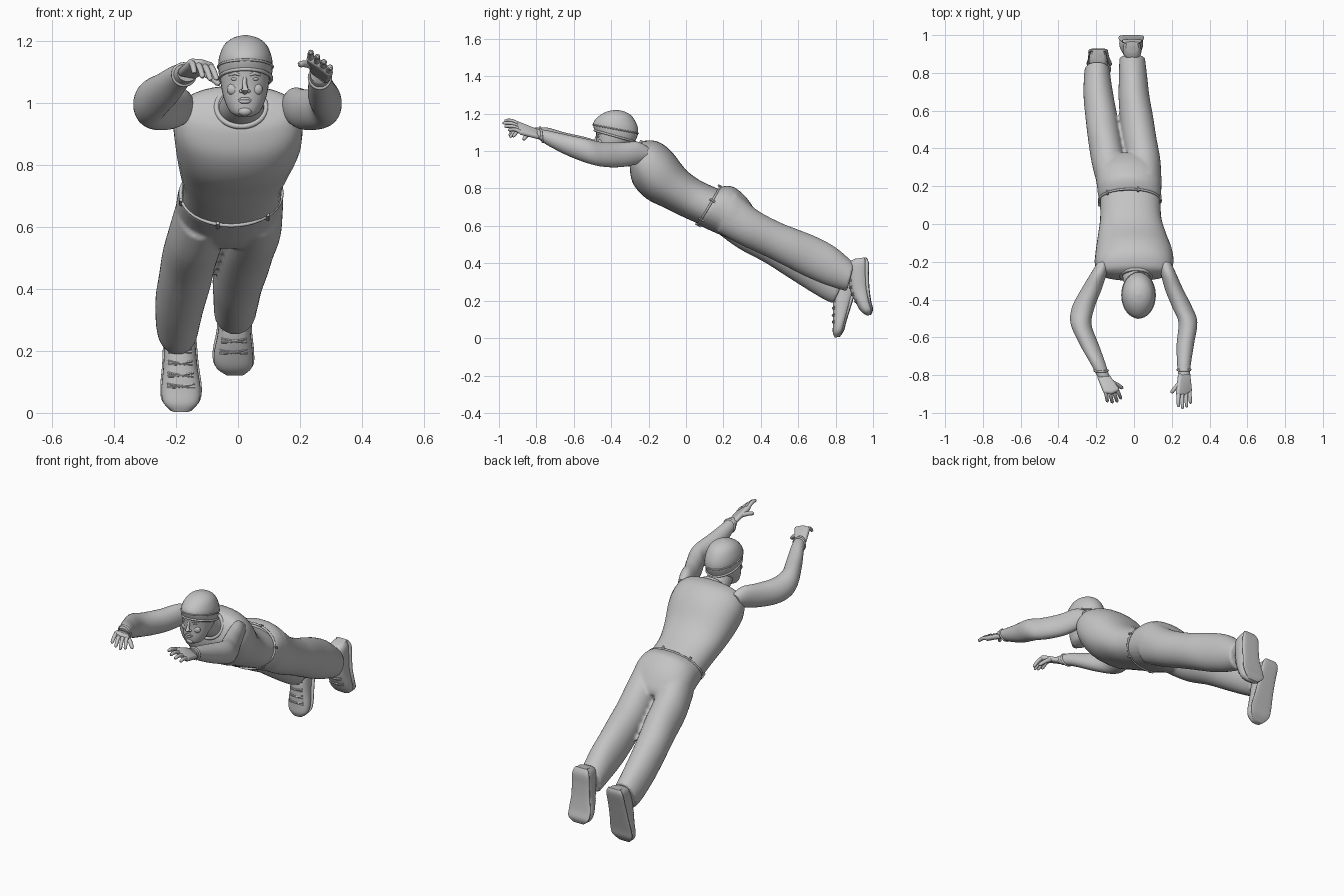
import bpy, bmesh, math
from mathutils import Vector

cube = bpy.data.objects.get("Cube")
if cube:
    bpy.data.objects.remove(cube)

grey = bpy.data.materials.new("plain grey")
grey.use_nodes = True
grey.diffuse_color = (0.55, 0.55, 0.55, 1)
grey.node_tree.nodes["Principled BSDF"].inputs["Base Color"].default_value = grey.diffuse_color


def finish(name, bm, angle=50):
    """Turn a bmesh into a smooth shaded object."""
    bmesh.ops.recalc_face_normals(bm, faces=bm.faces)
    mesh = bpy.data.meshes.new(name)
    bm.to_mesh(mesh)
    bm.free()
    mesh.materials.append(grey)
    for poly in mesh.polygons:
        poly.use_smooth = True
    mesh.set_sharp_from_angle(angle=math.radians(angle))
    obj = bpy.data.objects.new(name, mesh)
    bpy.context.collection.objects.link(obj)
    return obj


def spline(keys, steps):
    """Catmull-Rom interpolation of number tuples."""
    out = []
    last = len(keys) - 1
    for i in range(last):
        a, b, c, d = (keys[max(0, min(last, i + k))] for k in (-1, 0, 1, 2))
        for s in range(steps):
            t = s / steps
            out.append([q + t * ((r - p) + t * ((2 * p - 5 * q + 4 * r - w)
                        + t * (3 * (q - r) + w - p))) / 2
                        for p, q, r, w in zip(a, b, c, d)])
    return out + [list(keys[-1])]


def skin(bm, rings, closed=False):
    """Bridge vertex rings, with end caps unless closed."""
    loops = [[bm.verts.new(p) for p in ring] for ring in rings]
    n = len(loops[0])
    pairs = list(zip(loops, loops[1:])) + ([(loops[-1], loops[0])] if closed else [])
    for a, b in pairs:
        for i in range(n):
            j = (i + 1) % n
            bm.faces.new((a[i], a[j], b[j], b[i]))
    if not closed:
        bm.faces.new(loops[0])
        bm.faces.new(loops[-1])


def power(v, e):
    return math.copysign(abs(v) ** e, v)


def loft(bm, sections, e=1.0, sides=32, steps=5):
    """Section: x centre, half width, (y, z) of one edge, (y, z) of the other."""
    rings = []
    for x, w, ya, za, yb, zb in spline(sections, steps):
        mid = Vector((x, (ya + yb) / 2, (za + zb) / 2))
        up = Vector((0, (ya - yb) / 2, (za - zb) / 2))
        ring = []
        for i in range(sides):
            a = math.tau * i / sides
            ring.append(mid + Vector((w * power(math.cos(a), e), 0, 0)) + up * power(math.sin(a), e))
        rings.append(ring)
    skin(bm, rings, False)


def part(name, sections, e=1.0):
    bm = bmesh.new()
    loft(bm, sections, e)
    return finish(name, bm)


def tube(name, points, radii, closed=False, sides=10):
    points = [Vector(p) for p in points]
    n = len(points)
    rings = []
    for i, p in enumerate(points):
        before = points[i - 1] if i or closed else p
        after = points[(i + 1) % n] if i < n - 1 or closed else p
        axis = (after - before).normalized()
        u = axis.cross(Vector((0.3, 0.1, 1))).normalized()
        v = axis.cross(u)
        r = radii[i] if isinstance(radii, (list, tuple)) else radii
        rings.append([p + r * (u * math.cos(math.tau * k / sides) + v * math.sin(math.tau * k / sides))
                      for k in range(sides)])
    bm = bmesh.new()
    skin(bm, rings, closed)
    return finish(name, bm)


def band(name, section, r, grow=0.0):
    """Closed rolled edge following one cross section."""
    x, w, ya, za, yb, zb = section
    mid = Vector((x, (ya + yb) / 2, (za + zb) / 2))
    up = Vector((0, (ya - yb) / 2, (za - zb) / 2)) * (1 + grow)
    pts = [mid + Vector(((w + grow * w) * math.cos(math.tau * i / 40), 0, 0))
           + up * math.sin(math.tau * i / 40) for i in range(40)]
    return tube(name, pts, r, closed=True, sides=8)


def blob(name, loc, size):
    bm = bmesh.new()
    bmesh.ops.create_uvsphere(bm, u_segments=16, v_segments=10, radius=1)
    for v in bm.verts:
        v.co = Vector(c * s for c, s in zip(v.co, size)) + Vector(loc)
    return finish(name, bm)


# Shirt body, from shoulders to waist
part("shirt", [
    (0, .11, -.255, 1.035, -.295, .95), (0, .18, -.22, 1.055, -.3, .9),
    (0, .207, -.15, 1.05, -.28, .82), (0, .203, -.08, 1, -.21, .745),
    (-.01, .18, 0, .9, -.11, .695), (-.017, .162, .08, .84, -.02, .65),
    (-.02, .16, .18, .795, .07, .61)], 0.9)
band("shirt_collar", (.01, .08, -.24, 1.05, -.305, .925), .009)

# Trousers: hips and two legs fused into one skin
waist = (-.022, .164, .185, .81, .065, .605)
bm = bmesh.new()
loft(bm, [waist, (-.025, .17, .25, .81, .13, .575), (-.028, .172, .32, .755, .2, .545),
          (-.03, .15, .37, .68, .26, .53), (-.035, .1, .38, .64, .3, .54)], 0.9)
loft(bm, [(-.112, .085, .27, .77, .17, .56), (-.135, .09, .38, .67, .28, .48),
          (-.157, .088, .5, .6, .42, .405), (-.172, .085, .6, .52, .53, .335),
          (-.187, .08, .7, .46, .64, .265), (-.194, .072, .79, .4, .74, .205),
          (-.195, .066, .86, .35, .79, .185)])
loft(bm, [(.06, .085, .27, .78, .17, .565), (.05, .09, .38, .685, .29, .5),
          (.028, .09, .5, .62, .42, .44), (.013, .088, .6, .58, .54, .38),
          (0, .082, .7, .54, .65, .325), (-.005, .075, .8, .485, .76, .28),
          (-.01, .068, .9, .4, .86, .25)])
trousers = finish("trousers", bm)
fuse = trousers.modifiers.new("fuse", "REMESH")
fuse.mode = "VOXEL"
fuse.voxel_size = 0.008
fuse.use_smooth_shade = True
soften = trousers.modifiers.new("soften", "SMOOTH")
soften.iterations = 6
band("waistband", waist, .006)

# Belt loops around the waistband
for i in range(6):
    a = math.tau * (i + 0.25) / 6
    c = Vector((waist[0] + .168 * math.cos(a), .125 + .062 * math.sin(a), .7075 + .106 * math.sin(a)))
    along = Vector((0, .86, -.5)) * .016
    tube("belt_loop", [c - along, c + along], .006, sides=6)

# Bare arms
arms = {
    "left": [(.165, .03, -.2, 1.02, -.21, .95), (.183, .04, -.26, 1.05, -.265, .93),
             (.212, .048, -.35, 1.045, -.34, .915), (.255, .053, -.45, 1.048, -.43, .915),
             (.285, .05, -.53, 1.065, -.51, .93), (.272, .046, -.65, 1.09, -.62, .97),
             (.265, .037, -.74, 1.11, -.73, 1.025), (.265, .031, -.8, 1.12, -.79, 1.065)],
    "right": [(-.165, .03, -.2, 1.02, -.21, .95), (-.187, .042, -.26, 1.05, -.265, .93),
              (-.225, .054, -.35, 1.045, -.34, .915), (-.268, .06, -.45, 1.05, -.43, .915),
              (-.28, .055, -.54, 1.075, -.52, .935), (-.236, .05, -.65, 1.1, -.63, .985),
              (-.192, .04, -.74, 1.125, -.73, 1.04), (-.163, .032, -.81, 1.125, -.8, 1.07)]}
for side, sections in arms.items():
    part(side + "_arm", sections)
    band(side + "_wrist_cuff", spline(sections, 4)[-3], .006)


def hand(side, wrist, index, little, index_tip, little_tip, thumb_tip):
    wrist, index, little, index_tip, little_tip, thumb_tip = map(
        Vector, (wrist, index, little, index_tip, little_tip, thumb_tip))
    across = (little - index) * 0.33
    thumb_root = wrist.lerp(index, 0.45) - across * 0.4
    # Palm as a hull around small balls
    bm = bmesh.new()
    for p in (wrist - across, wrist + across, index, little, index.lerp(little, 0.5) + Vector((0, -.008, .004)),
              thumb_root):
        ball = bmesh.ops.create_icosphere(bm, subdivisions=2, radius=.014)
        bmesh.ops.translate(bm, verts=ball["verts"], vec=p)
    hull = bmesh.ops.convex_hull(bm, input=bm.verts)
    bmesh.ops.delete(bm, geom=[g for g in hull["geom_interior"] if isinstance(g, bmesh.types.BMVert)],
                     context="VERTS")
    finish(side + "_palm", bm, 60)
    # Four fingers, the middle two longest
    for i, reach in enumerate((1.0, 1.2, 1.15, 0.95)):
        root = index.lerp(little, i / 3)
        tip = root.lerp(index_tip.lerp(little_tip, i / 3), reach)
        knuckle = root.lerp(tip, 0.5) + Vector((0, 0, .009))
        path = spline([root, knuckle, tip], 4)
        tube(side + "_finger", path, [.0115 - .0004 * k for k in range(8)] + [.004])
    middle = thumb_root.lerp(thumb_tip, 0.55) + Vector((0, .004, .004))
    tube(side + "_thumb", spline([thumb_root, middle, thumb_tip], 4), [.014 - .0006 * k for k in range(8)] + [.005])


hand("left", (.265, -.8, 1.093), (.235, -.895, 1.143), (.293, -.88, 1.1),
     (.235, -.97, 1.163), (.3, -.955, 1.113), (.197, -.895, 1.125))
hand("right", (-.16, -.81, 1.097), (-.092, -.875, 1.12), (-.15, -.885, 1.13),
     (-.068, -.925, 1.075), (-.14, -.945, 1.095), (-.06, -.87, 1.06))

# Neck, head and knitted cap
part("neck", [(.01, .078, -.2, 1.02, -.27, .92), (.013, .07, -.255, 1.045, -.335, .945),
              (.02, .062, -.285, 1.06, -.4, .985), (.02, .055, -.32, 1.08, -.42, 1.02)])
part("head", [(.022, .022, -.42, .957, -.458, .957), (.022, .047, -.37, .972, -.473, .97),
              (.022, .065, -.34, 1.01, -.478, 1.005), (.022, .075, -.31, 1.03, -.478, 1.06),
              (.022, .08, -.28, 1.06, -.482, 1.11), (.022, .078, -.275, 1.1, -.483, 1.13)], 0.95)
rim = (.024, .084, -.272, 1.05, -.488, 1.11)
fold = (.024, .088, -.256, 1.095, -.497, 1.14)
part("cap", [rim, fold, (.024, .084, -.262, 1.14, -.488, 1.165), (.024, .068, -.288, 1.185, -.458, 1.193),
             (.024, .04, -.325, 1.21, -.42, 1.212), (.024, .006, -.37, 1.22, -.38, 1.22)])
band("cap_rim", rim, .006)
band("cap_fold", fold, .004)

# Face
tube("nose", [(.022, -.474, 1.085), (.022, -.482, 1.062), (.022, -.49, 1.043), (.022, -.478, 1.034)],
     [.006, .008, .0125, .007])
for s in (-1, 1):
    x = .022 + s * .031
    blob("nostril", (.022 + s * .011, -.48, 1.039), (.007, .009, .006))
    blob("eye", (x, -.466, 1.078), (.013, .009, .006))
    tube("brow", [(.022 + s * .012, -.476, 1.09), (x, -.474, 1.097), (.022 + s * .053, -.458, 1.09)], [.004, .006, .003])
    blob("cheek", (.022 + s * .037, -.457, 1.045), (.021, .015, .02))
for z, r in ((1.014, .005), (1.005, .006)):
    tube("lip", [(.001, -.476, 1.009), (.012, -.481, z), (.022, -.483, z), (.032, -.481, z), (.043, -.476, 1.009)],
         [.002, r, r, r, .002])
blob("chin", (.022, -.467, .974), (.022, .014, .015))

# Shoes: upper, sole and laces
shoes = {
    "left": [(-.01, .033, .965, .432, .905, .425), (-.01, .047, .978, .4, .87, .4),
             (-.01, .05, .978, .34, .87, .33), (-.012, .053, .981, .27, .88, .25),
             (-.015, .063, .99, .2, .912, .18), (-.013, .058, 1, .155, .938, .14), (-.01, .028, .99, .125, .968, .12)],
    "right": [(-.19, .033, .925, .345, .87, .34), (-.19, .047, .928, .315, .82, .315),
              (-.188, .05, .905, .24, .79, .22), (-.186, .055, .88, .16, .785, .14),
              (-.184, .063, .857, .085, .785, .07), (-.184, .057, .845, .04, .785, .028),
              (-.184, .028, .822, .006, .795, .003)]}
for side, sections in shoes.items():
    part(side + "_shoe", sections, 0.85)
    part(side + "_sole", [(x, w + .004, ya, za, ya + .2 * (yb - ya), za + .2 * (zb - za))
                          for x, w, ya, za, yb, zb in sections], 0.6)
    rows = spline(sections, 4)
    for k in range(9, 17, 2):
        x, w, ya, za, yb, zb = rows[k]
        for slant in (-.008, .008):
            path = []
            for i in range(-3, 4):
                f = i / 4.2
                t = (1 + (1 - f * f) ** 0.43) / 2
                path.append((x + w * f, ya + t * (yb - ya) - .002, za + t * (zb - za) + slant * f))
            tube(side + "_lace", path, .004, sides=6)
